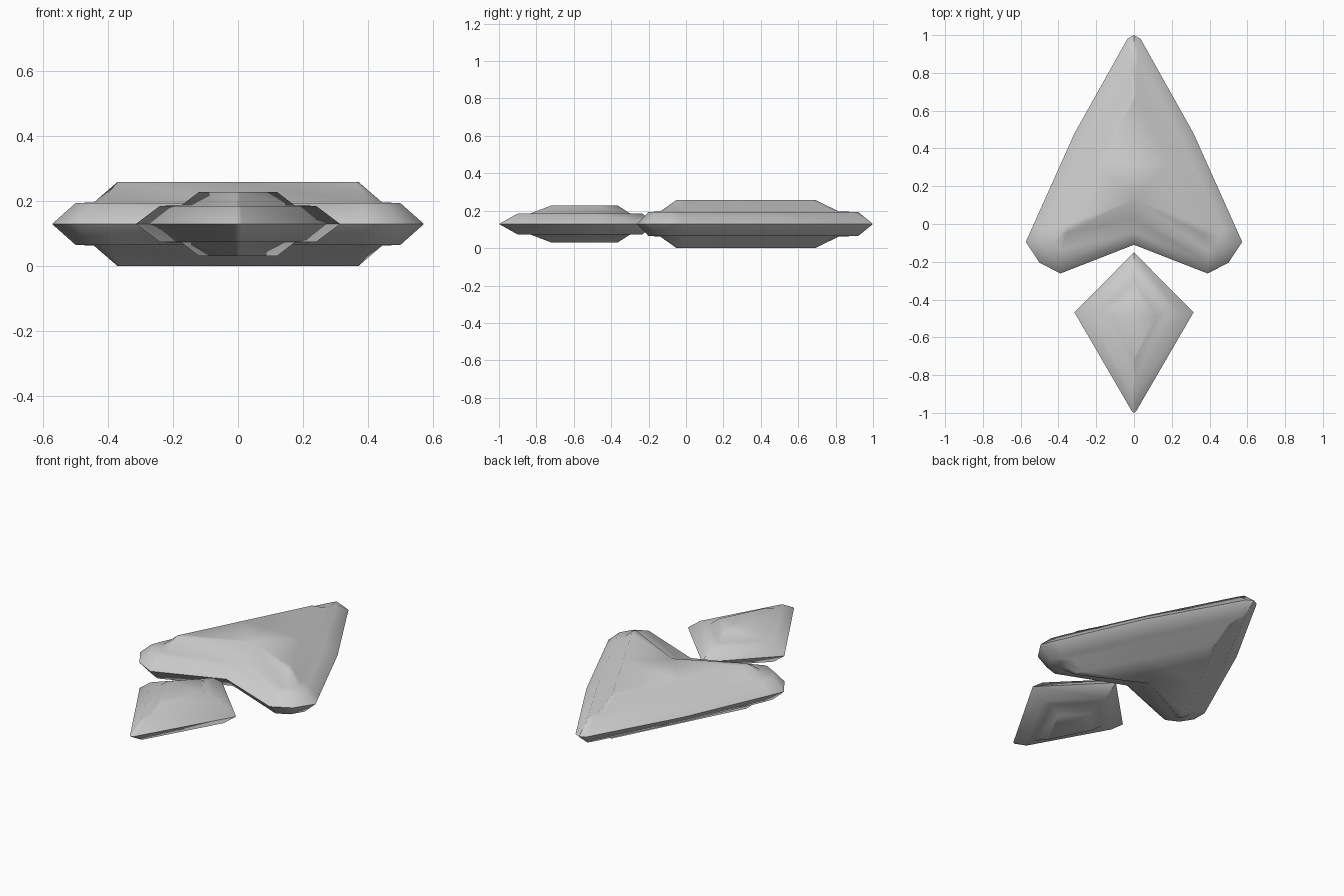
import bpy, bmesh

if "Cube" in bpy.data.objects:
    bpy.data.objects.remove(bpy.data.objects["Cube"])

MID = 0.129  # height of the widest outline


def full_ring(half):
    """Close a right-hand half outline (nose to tail) by mirroring it in x."""
    return half + [(-x, y) for x, y in reversed(half) if x > 0]


def stepped_plate(name, levels):
    """Loft outlines from the widest one to the plateau, on both sides of MID."""
    rings = [(full_ring(h), MID + dz) for h, dz in levels]
    rings = [(r, 2 * MID - z) for r, z in reversed(rings[1:])] + rings
    bm = bmesh.new()
    loops = [[bm.verts.new((x, y, z)) for x, y in r] for r, z in rings]
    n = len(loops[0])
    for a, b in zip(loops, loops[1:]):
        for i in range(n):
            j = (i + 1) % n
            bm.faces.new((a[i], a[j], b[j], b[i]))
    caps = [bm.faces.new(loops[0]), bm.faces.new(loops[-1])]
    bmesh.ops.triangulate(bm, faces=caps)
    bmesh.ops.recalc_face_normals(bm, faces=bm.faces[:])
    mesh = bpy.data.meshes.new(name)
    bm.to_mesh(mesh)
    bm.free()
    ob = bpy.data.objects.new(name, mesh)
    bpy.context.collection.objects.link(ob)
    bpy.ops.object.select_all(action='DESELECT')
    ob.select_set(True)
    bpy.context.view_layer.objects.active = ob
    bpy.ops.object.shade_smooth_by_angle(angle=0.9)
    return ob


# Arrowhead: rim, ledge, foot of the raised panel, plateau
stepped_plate("arrowhead", [
    ([(0, 1.0), (0.035, 0.98), (0.315, 0.48), (0.535, -0.01), (0.573, -0.095),
      (0.50, -0.205), (0.39, -0.262), (0, -0.11)], 0),
    ([(0, 0.92), (0.02, 0.89), (0.265, 0.42), (0.475, -0.03), (0.50, -0.095),
      (0.455, -0.165), (0.385, -0.20), (0, -0.045)], 0.065),
    ([(0, 0.82), (0.015, 0.79), (0.235, 0.36), (0.42, -0.02), (0.445, -0.07),
      (0.425, -0.115), (0.39, -0.14), (0, 0.03)], 0.066),
    ([(0, 0.69), (0.01, 0.67), (0.19, 0.32), (0.355, 0.0), (0.372, -0.03),
      (0.37, -0.042), (0.36, -0.05), (0, 0.13)], 0.129),
])

# Tail kite: same steps on a smaller, four-sided outline
stepped_plate("tail_kite", [
    ([(0, -0.15), (0.315, -0.468), (0.012, -0.99), (0, -1.0)], 0),
    ([(0, -0.235), (0.24, -0.475), (0.008, -0.89), (0, -0.90)], 0.056),
    ([(0, -0.30), (0.175, -0.475), (0.006, -0.82), (0, -0.83)], 0.057),
    ([(0, -0.365), (0.12, -0.485), (0.004, -0.715), (0, -0.72)], 0.099),
])
